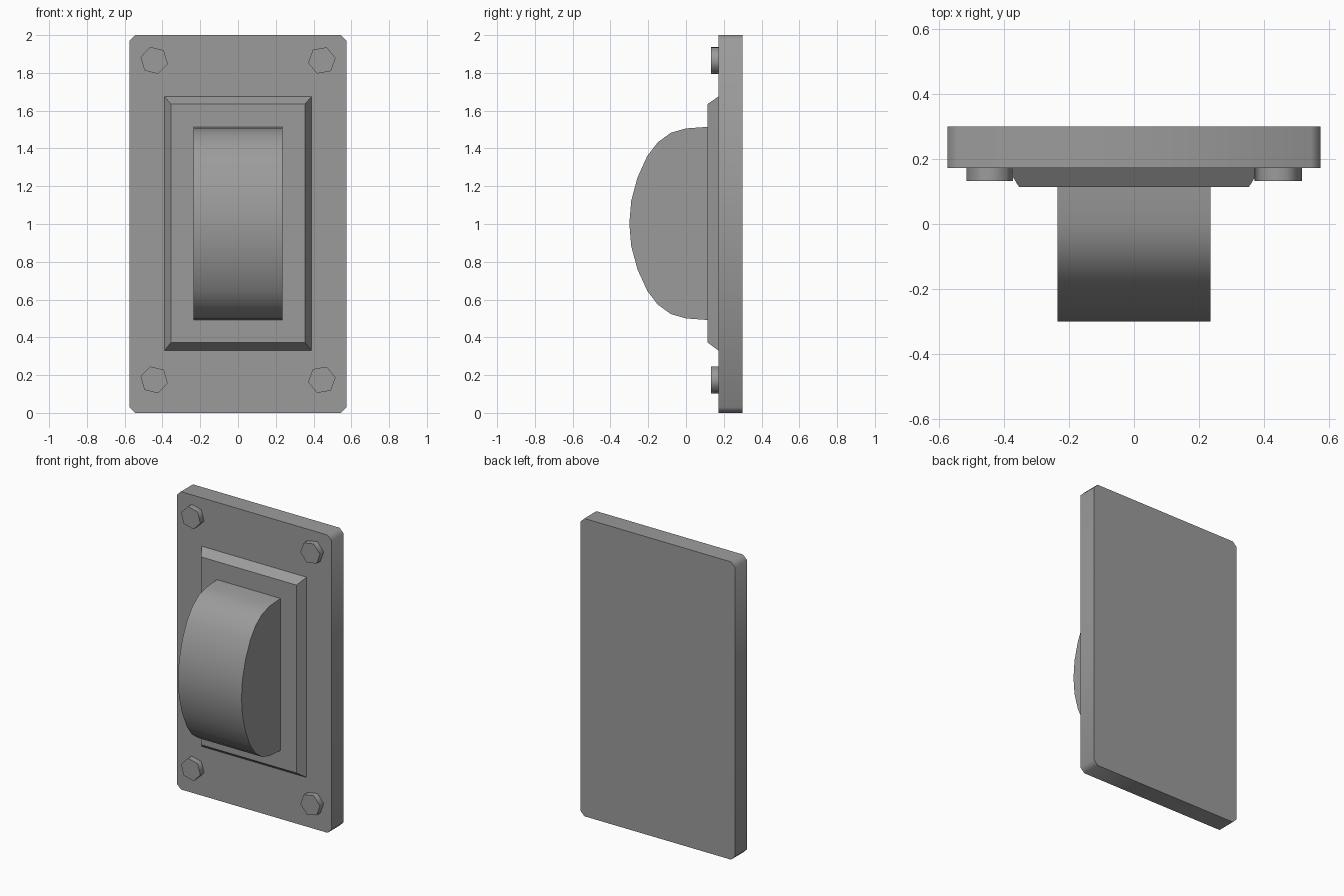
import bpy, bmesh, math

if "Cube" in bpy.data.objects:
    bpy.data.objects.remove(bpy.data.objects["Cube"])

# Dark grey finish shared by all parts
grey = bpy.data.materials.new("dark_grey")
grey.diffuse_color = (0.33, 0.33, 0.33, 1)
grey.use_nodes = True
grey.node_tree.nodes["Principled BSDF"].inputs["Base Color"].default_value = grey.diffuse_color


def loft(name, rings, smooth=0):
    """Closed solid through matching rings of 3D points; smooth is an angle in degrees."""
    bm = bmesh.new()
    loops = [[bm.verts.new(p) for p in ring] for ring in rings]
    n = len(loops[0])
    for a, b in zip(loops, loops[1:]):
        for i in range(n):
            j = (i + 1) % n
            bm.faces.new((a[i], a[j], b[j], b[i]))
    bm.faces.new(loops[0])
    bm.faces.new(loops[-1])
    bmesh.ops.recalc_face_normals(bm, faces=bm.faces[:])
    mesh = bpy.data.meshes.new(name)
    bm.to_mesh(mesh)
    bm.free()
    mesh.materials.append(grey)
    obj = bpy.data.objects.new(name, mesh)
    bpy.context.collection.objects.link(obj)
    if smooth:
        bpy.ops.object.select_all(action='DESELECT')
        bpy.context.view_layer.objects.active = obj
        obj.select_set(True)
        bpy.ops.object.shade_smooth_by_angle(angle=math.radians(smooth))
    return obj


def rect(hx, z0, z1, y):
    return [(-hx, y, z0), (hx, y, z0), (hx, y, z1), (-hx, y, z1)]


PLATE_Y = 0.172

# Wall plate with clipped corners
W, C = 0.575, 0.03
outline = [(-W + C, 0), (W - C, 0), (W, C), (W, 2 - C),
           (W - C, 2), (-W + C, 2), (-W, 2 - C), (-W, C)]
loft("wall_plate", [[(x, y, z) for x, z in outline] for y in (PLATE_Y, 0.30)], 50)

# Raised bezel with sloped sides
loft("bezel", [rect(0.39, 0.33, 1.675, PLATE_Y), rect(0.354, 0.373, 1.635, 0.114)])

# Rounded push button: half profile mirrored about its mid height
half = [(0.114, 0.511), (0.0, 0.503), (-0.08, 0.48), (-0.15, 0.429),
        (-0.205, 0.357), (-0.257, 0.243), (-0.29, 0.12)]
mid = 1.003
profile = ([(y, mid + h) for y, h in half] + [(-0.30, mid)]
           + [(y, mid - h) for y, h in reversed(half)])
loft("button", [[(x, y, z) for y, z in profile] for x in (-0.236, 0.236)], 35)

# Hexagonal bolt heads at the four corners
for side, cx, turn in (("left", -0.444, -14), ("right", 0.444, 10)):
    for level, z in (("lower", 0.175), ("upper", 1.866)):
        ring = [(cx + 0.074 * math.cos(a), z + 0.074 * math.sin(a))
                for a in (math.radians(60 * i + turn) for i in range(6))]
        loft(f"bolt_{level}_{side}", [[(px, y, pz) for px, pz in ring]
                                      for y in (PLATE_Y, 0.132)], 65)
